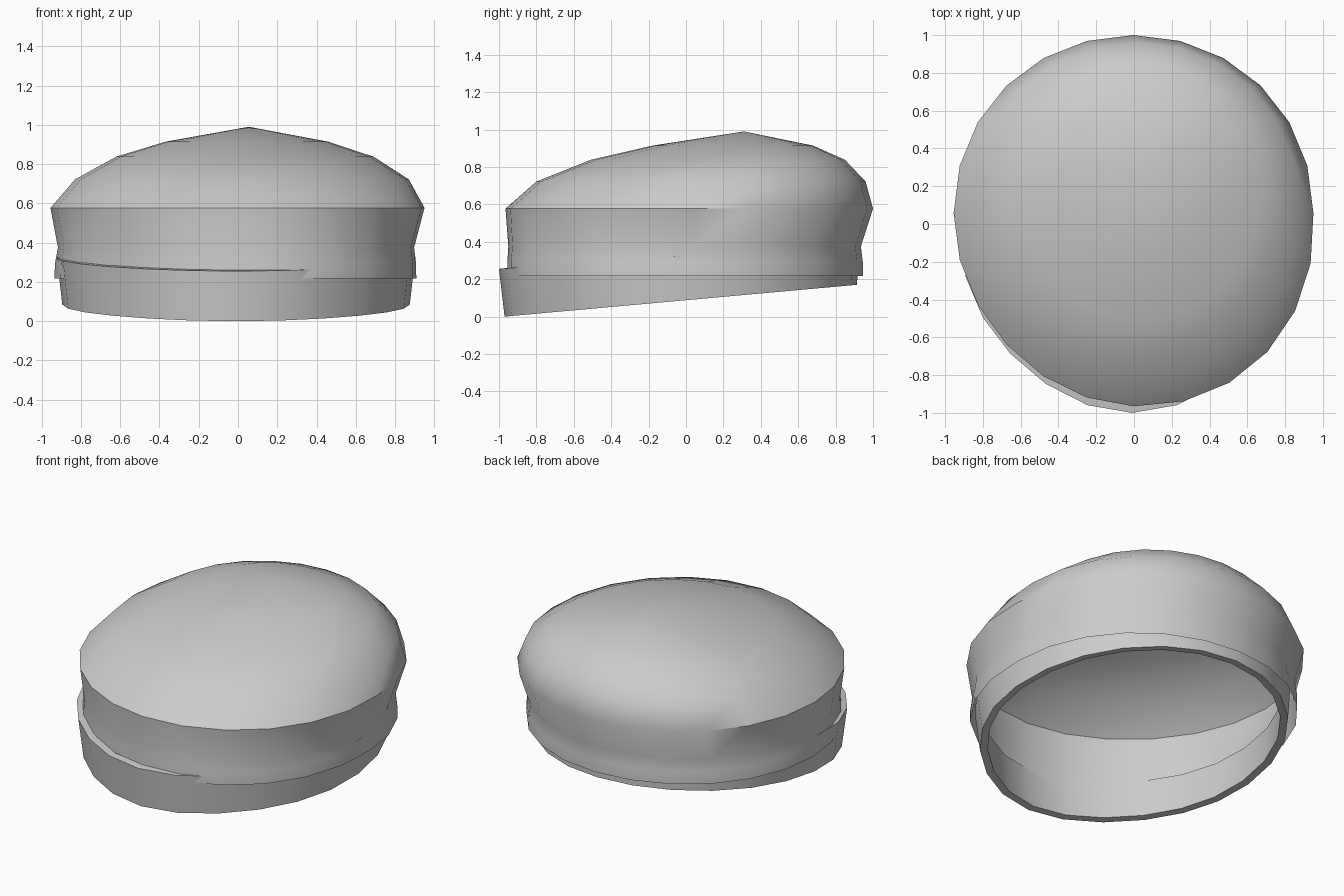
import bpy, math

if "Cube" in bpy.data.objects:
    bpy.data.objects.remove(bpy.data.objects["Cube"])

SIDES = 24
grey = bpy.data.materials.new("plain_grey")
grey.diffuse_color = (0.6, 0.6, 0.6, 1)
grey.use_nodes = True
grey.node_tree.nodes["Principled BSDF"].inputs["Base Color"].default_value = grey.diffuse_color


def ring(x0, x1, y0, y1, height, egg=0.04, skew=0.0, bulge=0.0, taper=0.0):
    """Egg-shaped ring spanning x0..x1 and y0..y1; height is a function of y.
    skew and bulge push out the front right, taper narrows the front."""
    pts = []
    for i in range(SIDES):
        t = 2 * math.pi * i / SIDES
        s, c = math.sin(t), math.cos(t)
        front = max(0, -c)
        x = (x0 + x1) / 2 + (x1 - x0) / 2 * s + bulge * max(0, s) * front
        y = (y0 + y1) / 2 + (y1 - y0) / 2 * c + egg * s * s
        y += taper * s * s * front * front - skew * s * front
        pts.append((x, y, height(y)))
    return pts


def loft(name, rings, apex=None, thickness=0.0):
    """Skin the rings bottom to top, close at an apex, optionally thicken inwards."""
    verts = [p for r in rings for p in r]
    faces = []
    for k in range(len(rings) - 1):
        for i in range(SIDES):
            j, a, b = (i + 1) % SIDES, k * SIDES, (k + 1) * SIDES
            faces.append((a + j, a + i, b + i, b + j))
    if apex:
        verts.append(apex)
        top = (len(rings) - 1) * SIDES
        for i in range(SIDES):
            faces.append((top + (i + 1) % SIDES, top + i, len(verts) - 1))
    mesh = bpy.data.meshes.new(name)
    mesh.from_pydata(verts, [], faces)
    mesh.materials.append(grey)
    ob = bpy.data.objects.new(name, mesh)
    bpy.context.collection.objects.link(ob)
    bpy.context.view_layer.objects.active = ob
    ob.select_set(True)
    if thickness:
        mod = ob.modifiers.new("shell", 'SOLIDIFY')
        mod.thickness, mod.offset = thickness, -1
        bpy.ops.object.modifier_apply(modifier=mod.name)
    bpy.ops.object.shade_smooth_by_angle(angle=math.radians(40))
    ob.select_set(False)
    return ob


# Domed crown: skirt, waist, widest rim, then rings up to the off-centre peak
# (x0, x1, y0, y1, z, skew, bulge)
profile = [
    (-0.935, 0.908, -0.955, 0.945, 0.217, 0.065, 0.06),
    (-0.932, 0.907, -0.955, 0.945, 0.295, 0.065, 0.06),
    (-0.917, 0.897, -0.950, 0.935, 0.375, 0.05, 0.06),
    (-0.955, 0.950, -0.965, 1.000, 0.577, 0.04, 0.07),
    (-0.830, 0.870, -0.800, 0.960, 0.722, 0.03, 0.04),
    (-0.620, 0.690, -0.510, 0.850, 0.838, 0, 0),
    (-0.370, 0.460, -0.180, 0.680, 0.914, 0, 0),
]
loft("crown", [ring(*p[:4], lambda y, z=p[4]: z, skew=p[5], bulge=p[6]) for p in profile],
     apex=(0.055, 0.31, 0.99))

# Head band: slightly flared tube whose edges rise towards the back
rise = 0.17 / 1.885
loft("head_band", [
    ring(-0.895, 0.875, -0.97, 0.915, lambda y: (y + 0.97) * rise, egg=0, taper=0.13),
    ring(-0.922, 0.902, -1.00, 0.920, lambda y: 0.255 + (y + 1.0) * 0.072, egg=0, taper=0.13),
], thickness=0.045)
